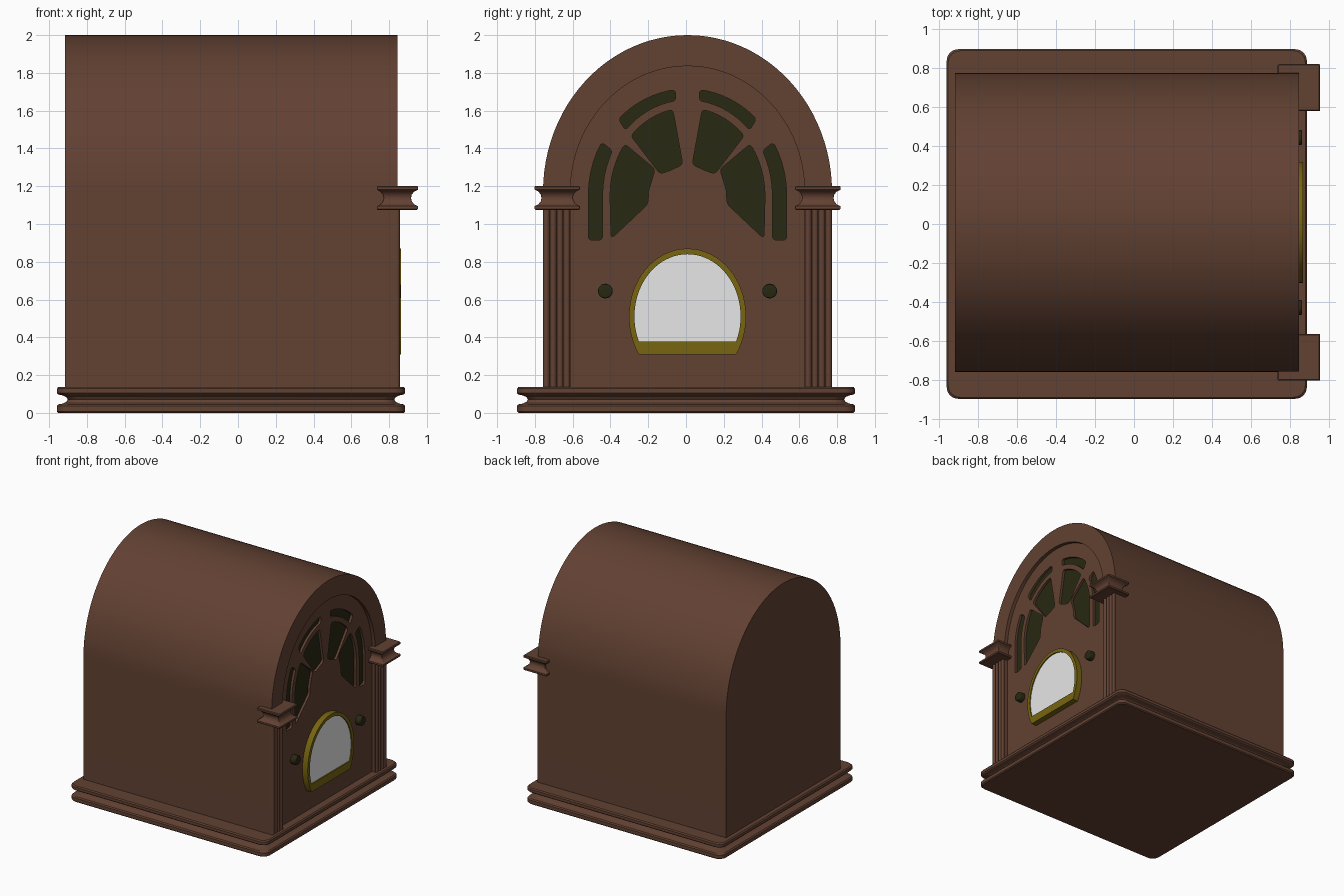
import bpy, bmesh, math
from mathutils import Matrix, Vector

if "Cube" in bpy.data.objects:
    bpy.data.objects.remove(bpy.data.objects["Cube"])

CY = 0.008          # centre line of the cabinet


def material(name, rgb):
    m = bpy.data.materials.new(name)
    m.diffuse_color = (*rgb, 1)
    m.use_nodes = True
    m.node_tree.nodes["Principled BSDF"].inputs["Base Color"].default_value = m.diffuse_color
    return m


WOOD = material("brown wood", (0.122, 0.053, 0.032))
CLOTH = material("dark olive", (0.021, 0.021, 0.006))
BRASS = material("dark brass", (0.185, 0.130, 0.005))
GLASS = material("pale dial", (0.8, 0.8, 0.8))


def finish(name, bm, mat, angle=30):
    bmesh.ops.remove_doubles(bm, verts=bm.verts, dist=1e-5)
    bmesh.ops.recalc_face_normals(bm, faces=bm.faces)
    me = bpy.data.meshes.new(name)
    bm.to_mesh(me)
    bm.free()
    me.materials.append(mat)
    ob = bpy.data.objects.new(name, me)
    bpy.context.collection.objects.link(ob)
    bpy.ops.object.select_all(action='DESELECT')
    ob.select_set(True)
    bpy.context.view_layer.objects.active = ob
    bpy.ops.object.shade_smooth_by_angle(angle=math.radians(angle))
    return ob


def slab(name, outlines, x0, x1, mat):
    """Fill (y, z) outlines, with inner ones as holes, and extrude from x0 to x1."""
    cu = bpy.data.curves.new(name + "_outline", 'CURVE')
    cu.dimensions = '2D'
    cu.fill_mode = 'BOTH'
    cu.extrude = (x1 - x0) / 2
    for pts in outlines:
        sp = cu.splines.new('POLY')
        sp.points.add(len(pts) - 1)
        for p, (y, z) in zip(sp.points, pts):
            p.co = (y + CY, z, 0, 1)
        sp.use_cyclic_u = True
    tmp = bpy.data.objects.new(name + "_tmp", cu)
    bpy.context.collection.objects.link(tmp)
    dg = bpy.context.evaluated_depsgraph_get()
    me = bpy.data.meshes.new_from_object(tmp.evaluated_get(dg))
    bm = bmesh.new()
    bm.from_mesh(me)
    bpy.data.objects.remove(tmp)
    bpy.data.curves.remove(cu)
    bpy.data.meshes.remove(me)
    # local x -> y, local y -> z, local z -> x
    bm.transform(Matrix(((0, 0, 1, (x0 + x1) / 2), (1, 0, 0, 0),
                         (0, 1, 0, 0), (0, 0, 0, 1))))
    return finish(name, bm, mat)


def arc(a, b, zc, t0, t1, n):
    ts = [math.radians(t0 + (t1 - t0) * i / n) for i in range(n + 1)]
    return [(a * math.cos(t), zc + b * math.sin(t)) for t in ts]


def arch(a, top, zc=1.17, z0=0.13, n=48):
    return [(a, z0)] + arc(a, top - zc, zc, 0, 180, n) + [(-a, z0)]


def rounded(pts, r=0.022):
    """Round only the sharp corners of an outline."""
    out = []
    for i, p in enumerate(pts):
        p = Vector(p)
        u, v = Vector(pts[i - 1]) - p, Vector(pts[(i + 1) % len(pts)]) - p
        if u.angle(v) > math.radians(145):
            out.append(tuple(p))
            continue
        a = p + u.normalized() * min(r, u.length * 0.45)
        b = p + v.normalized() * min(r, v.length * 0.45)
        for k in range(5):
            t = k / 4
            out.append(tuple(a * (1 - t) ** 2 + p * 2 * t * (1 - t) + b * t * t))
    return out


def loft(name, cx, cy, hx, hy, r, profile, mat):
    """Stack rounded rectangles; profile holds (inset, z)."""
    bm = bmesh.new()
    rings = []
    for inset, z in profile:
        ring = []
        for q, (sx, sy) in enumerate(((1, 1), (-1, 1), (-1, -1), (1, -1))):
            for k in range(7):
                t = math.radians(90 * q + 15 * k)
                ring.append(bm.verts.new((cx + sx * (hx - inset - r) + r * math.cos(t),
                                          cy + sy * (hy - inset - r) + r * math.sin(t), z)))
        rings.append(ring)
    for lo, hi in zip(rings, rings[1:]):
        for i in range(len(lo)):
            j = (i + 1) % len(lo)
            bm.faces.new((lo[i], lo[j], hi[j], hi[i]))
    bm.faces.new(rings[0][::-1])
    bm.faces.new(rings[-1])
    return finish(name, bm, mat)


def cylinder(name, r, depth, segs, matrix, mat, bevel=0):
    bm = bmesh.new()
    bmesh.ops.create_cone(bm, cap_ends=True, segments=segs, radius1=r, radius2=r, depth=depth)
    if bevel:
        rim = [e for e in bm.edges if all(v.co.z > 0 for v in e.verts)]
        bmesh.ops.bevel(bm, geom=rim, offset=bevel, segments=3, profile=0.5, affect='EDGES')
    bm.transform(matrix)
    return finish(name, bm, mat)


# moulded base
loft("base", -0.037, 0, 0.922, 0.895, 0.06,
     [(0.008, 0), (0, 0.008), (0, 0.036), (0.008, 0.045), (0.03, 0.049), (0.05, 0.058),
      (0.058, 0.071), (0.05, 0.084), (0.03, 0.093), (0.008, 0.097), (0, 0.105),
      (0, 0.128), (0.008, 0.137)], WOOD)

# cabinet and the raised arched frame at its front
outer, inner = arch(0.765, 2.0), arch(0.62, 1.836)
slab("cabinet", [outer], -0.917, 0.79, WOOD)
slab("front_frame", [outer + inner[::-1]], 0.79, 0.845, WOOD)

# speaker openings on the right half, mirrored to the left
ZC = 1.15
right_half = [
    arc(0.525, 0.565, ZC, 83, 46, 8) + arc(0.45, 0.508, ZC, 43, 82, 8),
    arc(0.525, 0.565, ZC, 30, 0, 5) + [(0.525, 0.915), (0.45, 0.915)]
    + arc(0.45, 0.508, ZC, 0, 28, 5),
    arc(0.41, 0.465, ZC, 79, 43, 6) + [(0.145, 1.265), (0.09, 1.285), (0.025, 1.315)],
    arc(0.41, 0.465, ZC, 36, 0, 6) + [(0.405, 0.93), (0.385, 0.94), (0.21, 1.105),
                                      (0.205, 1.18), (0.172, 1.29)],
]
holes = [rounded(h) for h in right_half]
holes += [[(-y, z) for y, z in h][::-1] for h in holes]
slab("front_panel", [arch(0.622, 1.838)] + holes, 0.792, 0.815, WOOD)
slab("speaker_cloth", [arch(0.6, 1.8, z0=0.8)], 0.788, 0.795, CLOTH)


# tuning dial: brass ring round a pale plate
def dial_outline(a, b, z0, zc=0.51):
    t = -math.degrees(math.asin((zc - z0) / b))
    return arc(a, b, zc, t, 180 - t, 48)


ring = dial_outline(0.31, 0.36, 0.31)
window = dial_outline(0.281, 0.33, 0.377)
slab("dial_ring", [ring, window], 0.812, 0.864, BRASS)
slab("dial_plate", [window], 0.812, 0.855, GLASS)

for side, label in ((-1, "left"), (1, "right")):
    # control knob
    turn = Matrix.Translation((0.835, CY + side * 0.435, 0.645)) @ Matrix.Rotation(math.pi / 2, 4, 'Y')
    cylinder(label + "_knob", 0.039, 0.052, 24, turn, CLOTH, 0.008)
    # reeded pillar
    for i in range(4):
        y = CY + side * (0.639 + 0.036 * i)
        cylinder(f"{label}_pillar_reed_{i + 1}", 0.018, 0.95, 16,
                 Matrix.Translation((0.840, y, 0.605)), WOOD)
    # capital with hollowed sides
    loft(label + "_capital", 0.844, CY + side * 0.69, 0.109, 0.12, 0.006,
         [(0.005, 1.075), (0, 1.08), (0, 1.094), (0.02, 1.104), (0.033, 1.12),
          (0.037, 1.138), (0.033, 1.156), (0.02, 1.172), (0, 1.182), (0, 1.196),
          (0.005, 1.201)], WOOD)
